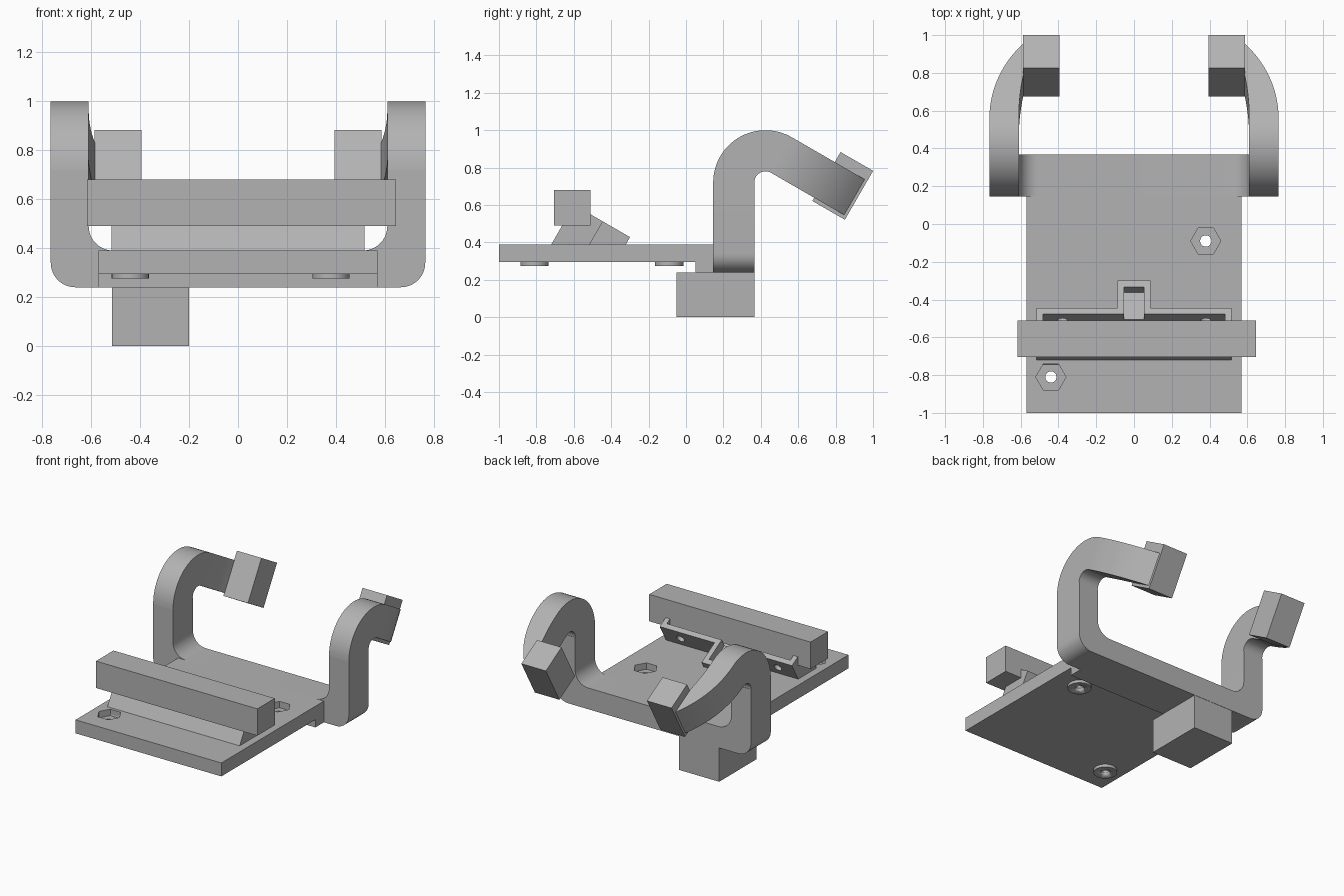
import bpy, bmesh, math
from mathutils import Vector

if "Cube" in bpy.data.objects:
    bpy.data.objects.remove(bpy.data.objects["Cube"])

grey = bpy.data.materials.new("plain grey")
grey.diffuse_color = (0.45, 0.45, 0.45, 1)
grey.use_nodes = True
grey.node_tree.nodes["Principled BSDF"].inputs["Base Color"].default_value = grey.diffuse_color


def finish(name, bm, smooth=False):
    bmesh.ops.recalc_face_normals(bm, faces=bm.faces)
    me = bpy.data.meshes.new(name)
    bm.to_mesh(me)
    bm.free()
    ob = bpy.data.objects.new(name, me)
    bpy.context.collection.objects.link(ob)
    me.materials.append(grey)
    if smooth:
        bpy.ops.object.select_all(action='DESELECT')
        ob.select_set(True)
        bpy.context.view_layer.objects.active = ob
        bpy.ops.object.shade_smooth_by_angle(angle=math.radians(30))
    return ob


def prism(name, points, offset, smooth=False):
    """Extrude a closed 3D outline along an offset."""
    bm = bmesh.new()
    face = bm.faces.new([bm.verts.new(p) for p in points])
    ext = bmesh.ops.extrude_face_region(bm, geom=[face])
    verts = [g for g in ext["geom"] if isinstance(g, bmesh.types.BMVert)]
    bmesh.ops.translate(bm, vec=Vector(offset), verts=verts)
    return finish(name, bm, smooth)


def box(name, x0, x1, y0, y1, z0, z1):
    return prism(name, [(x0, y0, z0), (x1, y0, z0), (x1, y1, z0), (x0, y1, z0)], (0, 0, z1 - z0))


def side_prism(name, yz, x0, x1):
    return prism(name, [(x0, y, z) for y, z in yz], (x1 - x0, 0, 0))


def cylinder(name, x, y, z0, z1, r, n):
    pts = [(x + r * math.cos(2 * math.pi * i / n), y + r * math.sin(2 * math.pi * i / n), z0) for i in range(n)]
    return prism(name, pts, (0, 0, z1 - z0), n > 6)


def cut(ob, cutter):
    cutter.hide_render = True
    cutter.display_type = 'WIRE'
    m = ob.modifiers.new("cut", 'BOOLEAN')
    m.operation = 'DIFFERENCE'
    m.solver = 'EXACT'
    m.object = cutter


def arc(cx, cz, r, a0, a1, n=10):
    return [(cx + r * math.cos(math.radians(a0 + (a1 - a0) * i / n)),
             cz + r * math.sin(math.radians(a0 + (a1 - a0) * i / n))) for i in range(n + 1)]


def tilted(oy, oz, u, v):
    """Point in a frame pitched 30 degrees: u back and down, v up."""
    c, s = math.cos(math.pi / 6), 0.5
    return (oy + u * c + v * s, oz - u * s + v * c)


def tilted_rect(oy, oz, u0, u1, v0, v1):
    return [tilted(oy, oz, u, v) for u, v in ((u0, v0), (u1, v0), (u1, v1), (u0, v1))]


# Base plate with two bolt holes, nut pockets and bosses underneath
plate = box("base_plate", -0.57, 0.57, -1, 0.1, 0.295, 0.39)
for i, (x, y) in enumerate(((0.38, -0.09), (-0.44, -0.81))):
    boss = cylinder(f"boss_{i}", x, y, 0.275, 0.295, 0.076, 32)
    hole = cylinder(f"hole_cutter_{i}", x, y, 0.2, 0.5, 0.03, 24)
    cut(plate, cylinder(f"nut_cutter_{i}", x, y, 0.345, 0.5, 0.08, 6))
    cut(plate, hole)
    cut(boss, hole)

# Thick rear step and the foot block below it
box("rear_step", -0.57, 0.57, 0.05, 0.147, 0.24, 0.39).data.update()
box("foot_block", -0.515, -0.2, -0.05, 0.365, 0, 0.24)

# U-shaped bracket with rounded corners
right = arc(0.665, 0.34, 0.1, -90, 0) + [(0.765, 0.72), (0.61, 0.72)] + arc(0.51, 0.49, 0.1, 0, -90)
outline = right + [(-x, z) for x, z in reversed(right)]
prism("rear_bracket", [(x, 0.145, z) for x, z in outline], (0, 0.222, 0), True)

# Hooked arms: bend backward, then curve inward along the slope
CY, CZ, RO, RI = 0.425, 0.72, 0.28, 0.06
OUT = tilted(CY, CZ, 0, RO)
for side, label in ((1, "right"), (-1, "left")):
    sections = []
    for i in range(19):
        a = math.radians(180 - 120 * i / 18)
        d = (math.cos(a), math.sin(a))
        sections.append(((CY + RO * d[0], CZ + RO * d[1]), (CY + RI * d[0], CZ + RI * d[1]), 0.765, 0.61))
    for i in range(1, 13):
        s = 0.455 * i / 12
        xo = 0.765 - (0.66 - math.sqrt(0.66 ** 2 - s * s))
        xi = 0.61 - (1.4 - math.sqrt(1.4 ** 2 - s * s))
        sections.append((tilted(*OUT, s, 0), tilted(*OUT, s, RI - RO), xo, xi))
    bm = bmesh.new()
    rings = [[bm.verts.new((side * x, *p)) for x, p in ((xo, o), (xi, o), (xi, n), (xo, n))]
             for o, n, xo, xi in sections]
    for a, b in zip(rings, rings[1:]):
        for k in range(4):
            bm.faces.new((a[k], a[(k + 1) % 4], b[(k + 1) % 4], b[k]))
    bm.faces.new(rings[0])
    bm.faces.new(rings[-1])
    finish(f"arm_{label}", bm, True)
    # Gripping pad at the arm end
    side_prism(f"arm_pad_{label}", tilted_rect(*OUT, 0.266, 0.467, -0.24, 0.062), side * 0.395, side * 0.587)

# Tilted tray with a narrow rear channel
T = (-0.51, 0.55)
body = side_prism("tray_body", [(-0.743, 0.35), tilted(*T, -0.102, 0), tilted(*T, 0.076, 0), (-0.538, 0.35)],
                  -0.517, 0.517)
tab = side_prism("tray_tab", [tilted(*T, 0.06, 0), tilted(*T, 0.243, 0), (-0.343, 0.35), (-0.54, 0.35)],
                 -0.088, 0.088)
cavity = side_prism("cavity_cutter", tilted_rect(*T, -0.06, 0.04, -0.15, 0.05), -0.483, 0.483)
channel = side_prism("channel_cutter", tilted_rect(*T, 0.0, 0.205, -0.06, 0.05), -0.053, 0.053)
for part in (body, tab):
    cut(part, cavity)
    cut(part, channel)
# Screw holes through the tray's rear wall
for i, x in enumerate((-0.38, 0.38)):
    pts = [(x + px, *tilted(*T, 0.02, pv)) for px, pv in arc(0, -0.075, 0.028, 0, 345, 23)]
    u = tilted(0, 0, 0.1, 0)
    cut(body, prism(f"screw_cutter_{i}", pts, (0, *u)))

# Cross bar resting on the tray
box("cross_bar", -0.617, 0.645, -0.705, -0.51, 0.49, 0.68)
